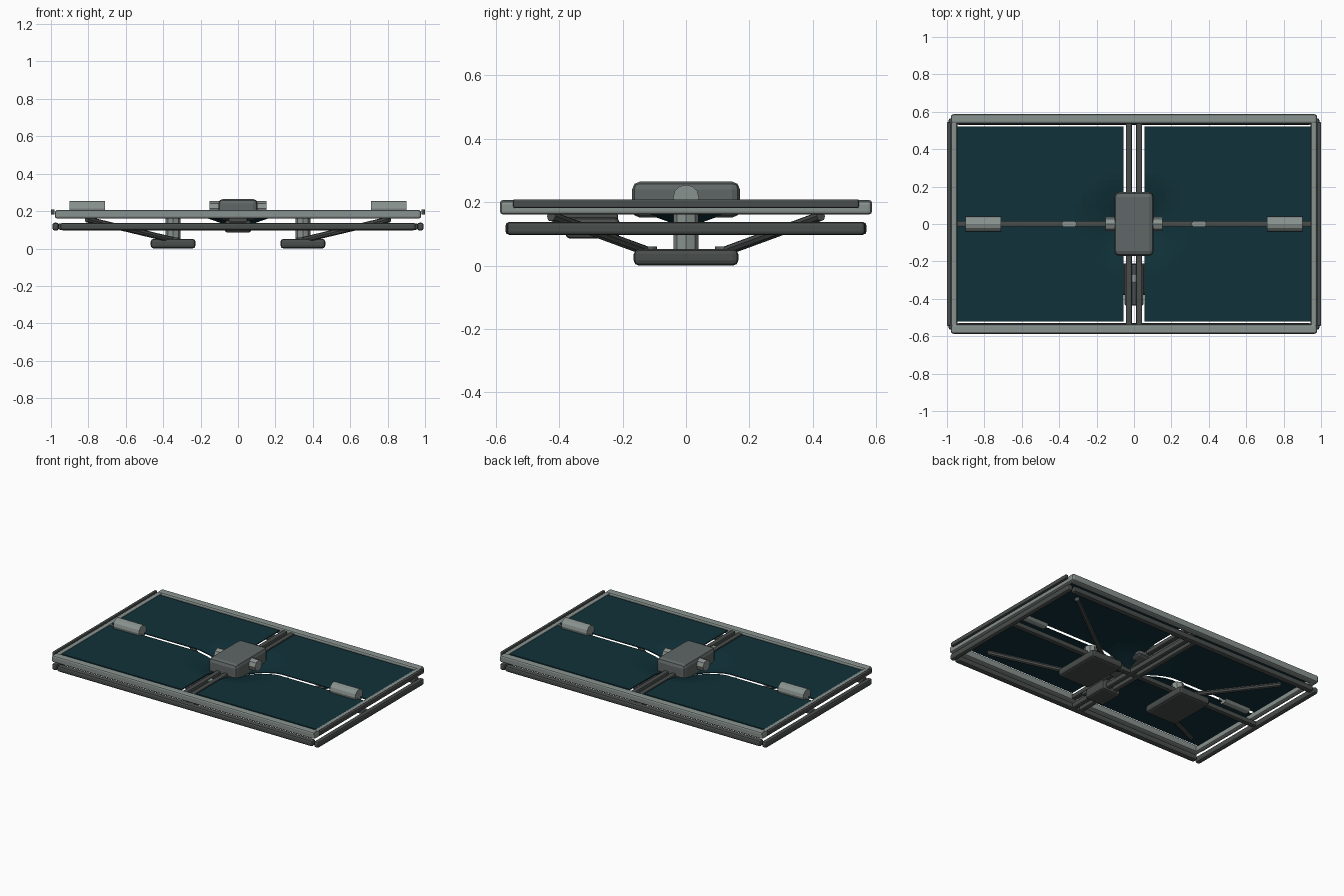
import bpy, bmesh, math
from mathutils import Vector

cube = bpy.data.objects.get("Cube")
if cube:
    bpy.data.objects.remove(cube, do_unlink=True)


def material(name, rgb):
    m = bpy.data.materials.new(name)
    m.use_nodes = True
    m.diffuse_color = (*rgb, 1)
    m.node_tree.nodes["Principled BSDF"].inputs["Base Color"].default_value = (*rgb, 1)
    return m


LIGHT = material("light grey metal", (0.25, 0.29, 0.275))
MID = material("grey metal", (0.115, 0.135, 0.132))
DARK = material("dark grey metal", (0.065, 0.075, 0.072))
TEAL = material("dark teal panel", (0.005, 0.031, 0.041))


def finish(name, bm, mat):
    mesh = bpy.data.meshes.new(name)
    bmesh.ops.recalc_face_normals(bm, faces=bm.faces)
    bm.to_mesh(mesh)
    bm.free()
    mesh.materials.append(mat)
    ob = bpy.data.objects.new(name, mesh)
    bpy.context.collection.objects.link(ob)
    return ob


def box(name, centre, size, mat, bevel=0.01, segments=2):
    """Box with rounded edges."""
    bm = bmesh.new()
    bmesh.ops.create_cube(bm, size=1)
    for v in bm.verts:
        v.co = Vector(a * b for a, b in zip(v.co, size)) + Vector(centre)
    bmesh.ops.bevel(bm, geom=bm.edges[:], offset=bevel, segments=segments,
                    profile=0.5, affect='EDGES')
    return finish(name, bm, mat)


def rod(name, start, end, radius, mat, sides=8):
    """Faceted cylinder between two points."""
    a, b = Vector(start), Vector(end)
    bm = bmesh.new()
    bmesh.ops.create_cone(bm, cap_ends=True, segments=sides, radius1=radius,
                          radius2=radius, depth=(b - a).length)
    bmesh.ops.rotate(bm, verts=bm.verts, matrix=(b - a).to_track_quat('Z', 'Y').to_matrix())
    bmesh.ops.translate(bm, verts=bm.verts, vec=(a + b) / 2)
    return finish(name, bm, mat)


def membrane(sx, sy):
    """Thin quarter panel whose inner corner dips under the hub."""
    bm = bmesh.new()
    bmesh.ops.create_grid(bm, x_segments=24, y_segments=16, size=0.5)
    for v in bm.verts:
        x, y = 0.055 + 0.9 * (v.co.x + 0.5), 0.014 + 0.506 * (v.co.y + 0.5)
        d = math.hypot(x - 0.055, y - 0.014)
        dip = 0.07 * max(0, 1 - d / 0.26) ** 1.5
        v.co = (sx * x, sy * y, 0.195 - dip)
    ob = finish("solar_panel", bm, TEAL)
    thick = ob.modifiers.new("thickness", 'SOLIDIFY')
    thick.thickness = 0.006
    thick.offset = 0


# Frames, spine and panels
for s in (-1, 1):
    box("upper_long_rail", (0, s * 0.562, 0.184), (1.95, 0.05, 0.046), LIGHT)
    box("upper_end_rail", (s * 0.962, 0, 0.182), (0.034, 1.17, 0.042), LIGHT)
    box("outer_end_strip", (s * 0.99, 0, 0.195), (0.02, 1.09, 0.028), DARK, 0.005)
    box("lower_long_rail", (0, s * 0.55, 0.117), (1.9, 0.04, 0.04), DARK, 0.012)
    box("lower_end_rail", (s * 0.975, 0, 0.117), (0.034, 1.13, 0.042), DARK, 0.012)
    box("upper_spine_rail", (s * 0.027, 0, 0.181), (0.033, 1.09, 0.03), DARK, 0.007)
    box("lower_spine_rail", (s * 0.027, 0, 0.117), (0.033, 1.09, 0.036), DARK, 0.009)
    for t in (-1, 1):
        membrane(s, t)
box("cross_bar", (0, 0, 0.117), (1.92, 0.034, 0.034), DARK, 0.008)

# Central hub and the gear box between the spine rails
box("hub", (0, 0, 0.208), (0.21, 0.34, 0.114), MID, 0.025, 2)
box("gear_box", (0, -0.295, 0.118), (0.14, 0.17, 0.066), DARK, 0.014)
box("gear_box_lid", (0, -0.325, 0.152), (0.1, 0.22, 0.024), DARK, 0.006)
rod("gear_box_shaft", (0, -0.29, 0.15), (0, -0.29, 0.19), 0.024, LIGHT)

for s in (-1, 1):
    # Fittings along the centre line
    rod("hub_connector", (s * 0.09, 0, 0.215), (s * 0.153, 0, 0.215), 0.038, LIGHT)
    rod("end_cylinder", (s * 0.71, 0, 0.214), (s * 0.9, 0, 0.214), 0.041, LIGHT, 12)
    # Feet, posts and braces
    box("foot_pad", (s * 0.347, 0, 0.026), (0.24, 0.33, 0.052), DARK, 0.016)
    rod("post", (s * 0.347, 0, 0.04), (s * 0.347, 0, 0.17), 0.04, LIGHT)
    for t in (-1, 1):
        rod("brace", (s * 0.34, t * 0.12, 0.044), (s * 0.81, t * 0.425, 0.156), 0.016, DARK)
        rod("brace_joint", (s * 0.34, t * 0.118, 0.03), (s * 0.34, t * 0.118, 0.06), 0.026, MID, 12)
